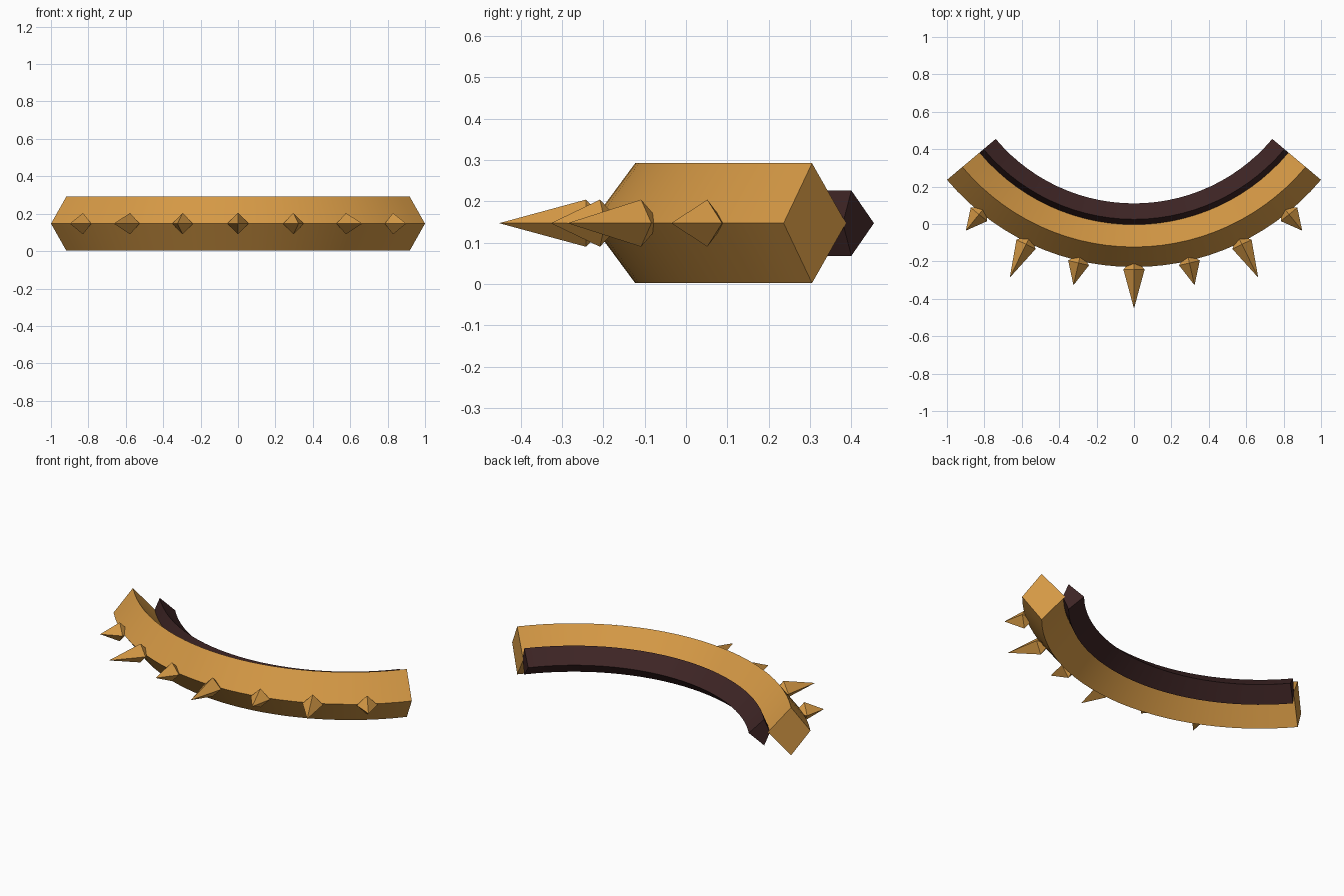
import bpy, bmesh
from math import sin, cos, radians
from mathutils import Vector

if "Cube" in bpy.data.objects:
    bpy.data.objects.remove(bpy.data.objects["Cube"])

CENTRE_Y = 1.075      # centre of the arc
MID_Z = 0.147         # height of the band's outer edge
HALF_ANGLE = 50       # sweep to each side, in degrees
SEGMENTS = 28


def material(name, colour):
    mat = bpy.data.materials.new(name)
    mat.use_nodes = True
    mat.diffuse_color = (*colour, 1)
    mat.node_tree.nodes["Principled BSDF"].inputs["Base Color"].default_value = (*colour, 1)
    return mat


def on_arc(radius, angle, z):
    a = radians(angle)
    return Vector((radius * sin(a), CENTRE_Y - radius * cos(a), z))


def finish(bm, name, mat, smooth):
    bmesh.ops.recalc_face_normals(bm, faces=bm.faces)
    mesh = bpy.data.meshes.new(name)
    bm.to_mesh(mesh)
    bm.free()
    mesh.materials.append(mat)
    obj = bpy.data.objects.new(name, mesh)
    bpy.context.collection.objects.link(obj)
    if smooth:
        bpy.ops.object.select_all(action="DESELECT")
        obj.select_set(True)
        bpy.context.view_layer.objects.active = obj
        bpy.ops.object.shade_smooth_by_angle(angle=radians(25))
    return obj


def curved_bar(name, outer, ridge, inner, half_height, mat):
    """Sweep a diamond cross-section along the arc and cap both ends."""
    profile = [(outer, 0), (ridge, half_height), (inner, 0), (ridge, -half_height)]
    bm = bmesh.new()
    rings = []
    for i in range(SEGMENTS + 1):
        angle = HALF_ANGLE * (2 * i / SEGMENTS - 1)
        rings.append([bm.verts.new(on_arc(r, angle, MID_Z + h)) for r, h in profile])
    for a, b in zip(rings, rings[1:]):
        for k in range(4):
            n = (k + 1) % 4
            bm.faces.new((a[k], a[n], b[n], b[k]))
    bm.faces.new(rings[0])
    bm.faces.new(rings[-1])
    return finish(bm, name, mat, True)


def spike(name, angle, length, mat):
    """Long four-sided point with a short reversed point sunk into the band."""
    base, half = 1.317, 0.057
    centre = on_arc(base, angle, MID_Z)
    side = Vector((cos(radians(angle)), sin(radians(angle)), 0)) * half
    up = Vector((0, 0, half))
    bm = bmesh.new()
    ring = [bm.verts.new(centre + d) for d in (side, up, -side, -up)]
    for radius in (base + length, base - 0.055):
        tip = bm.verts.new(on_arc(radius, angle, MID_Z))
        for k in range(4):
            bm.faces.new((ring[k], ring[(k + 1) % 4], tip))
    return finish(bm, name, mat, False)


gold = material("warm gold", (0.67, 0.32, 0.06))
dark = material("dark maroon", (0.047, 0.018, 0.018))

# Outer band and its inner lining
curved_bar("band", 1.305, 1.198, 1.07, 0.145, gold)
curved_bar("lining", 1.082, 1.05, 0.965, 0.079, dark)

# Spikes, mirrored about the middle
spike("middle_spike", 0, 0.21, gold)
for side, sign in (("left", 1), ("right", -1)):
    for n, length in enumerate((0.122, 0.198, 0.112), 1):
        spike(f"{side}_spike_{n}", sign * 13 * n, length, gold)
